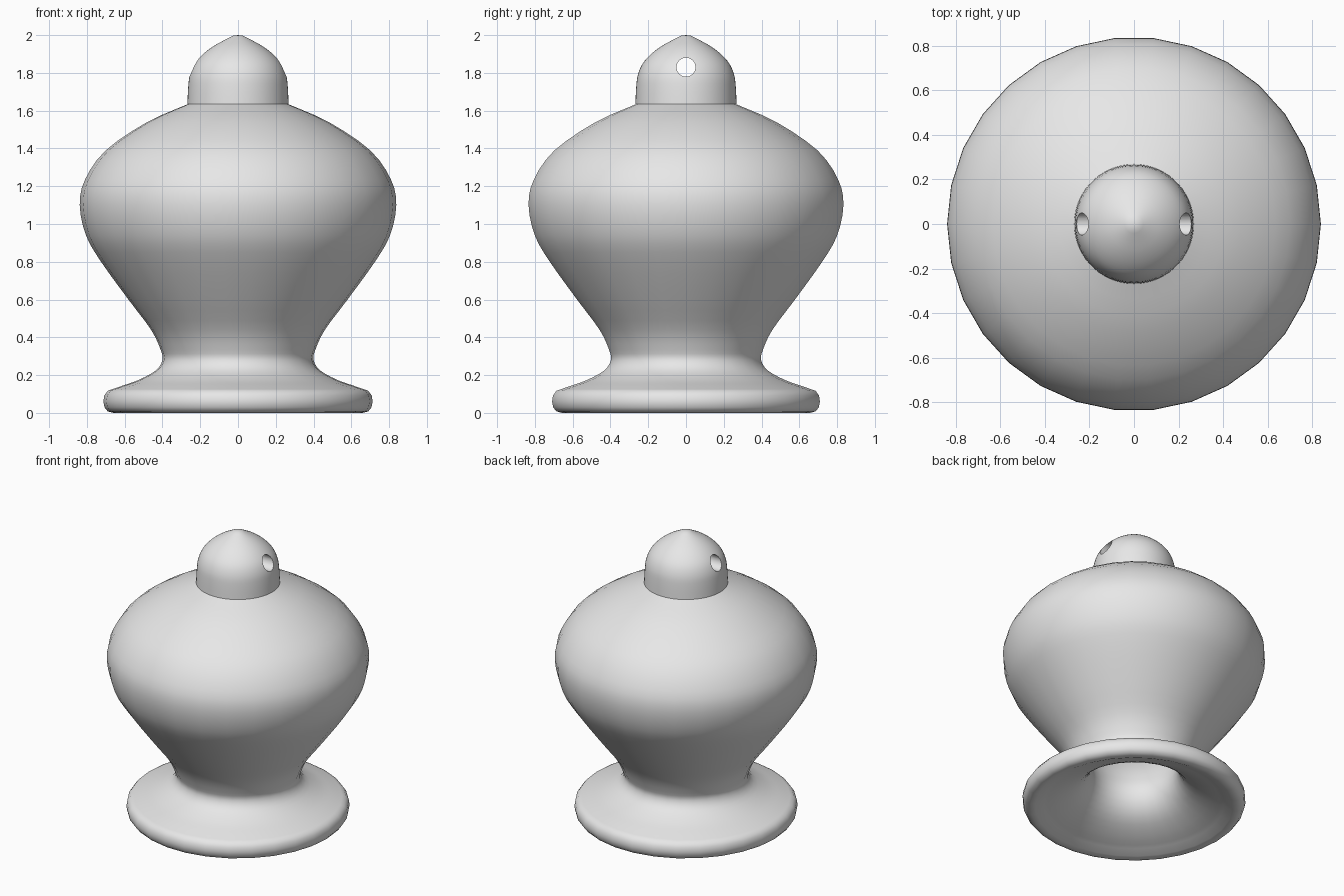
import bpy
import math
from mathutils import Vector

cube = bpy.data.objects.get("Cube")
if cube:
    bpy.data.objects.remove(cube, do_unlink=True)

grey = bpy.data.materials.new("plain grey")
grey.use_nodes = True
grey.diffuse_color = (0.8, 0.8, 0.8, 1)
grey.node_tree.nodes["Principled BSDF"].inputs["Base Color"].default_value = grey.diffuse_color


def smooth_path(points, steps):
    """Catmull-Rom curve through 2D points."""
    p = [Vector(q) for q in points]
    p = [2 * p[0] - p[1]] + p + [2 * p[-1] - p[-2]]
    path = []
    for a, b, c, d in zip(p, p[1:], p[2:], p[3:]):
        for i in range(steps):
            t = i / steps
            path.append(b + (c - a) * t / 2 + (2 * a - 5 * b + 4 * c - d) * t * t / 2
                        + (3 * b - a - 3 * c + d) * t ** 3 / 2)
    return path + [p[-2]]


def inner_wall(path, thickness):
    """Offset a bottom-to-top outer path towards the axis."""
    wall = []
    for i, q in enumerate(path):
        t = (path[min(i + 1, len(path) - 1)] - path[max(i - 1, 0)]).normalized()
        wall.append(q + Vector((-t.y, t.x)) * thickness)
    return wall


def lathe(name, profile, sides):
    """Revolve (radius, height) points; points on the axis become poles."""
    verts, faces, rings = [], [], []
    for r, z in profile:
        n = 1 if r < 0.001 else sides
        rings.append([len(verts) + k for k in range(n)])
        for k in range(n):
            a = math.tau * k / sides
            verts.append((r * math.cos(a), r * math.sin(a), z))
    for lo, hi in zip(rings, rings[1:]):
        for k in range(sides):
            j = (k + 1) % sides
            quad = [lo[k % len(lo)], lo[j % len(lo)], hi[j % len(hi)], hi[k % len(hi)]]
            faces.append(list(dict.fromkeys(quad)))
    mesh = bpy.data.meshes.new(name)
    mesh.from_pydata(verts, [], faces)
    mesh.update()
    mesh.materials.append(grey)
    obj = bpy.data.objects.new(name, mesh)
    bpy.context.collection.objects.link(obj)
    return obj


def shade(obj, degrees):
    bpy.ops.object.select_all(action="DESELECT")
    obj.select_set(True)
    bpy.context.view_layer.objects.active = obj
    bpy.ops.object.shade_smooth_by_angle(angle=math.radians(degrees))


# Hollow body with a flared foot, open underneath
flare = [(0.69, 0.117), (0.615, 0.143), (0.525, 0.175), (0.435, 0.225), (0.4, 0.28),
         (0.41, 0.335), (0.46, 0.44), (0.58, 0.6), (0.725, 0.8), (0.805, 0.94),
         (0.838, 1.1), (0.81, 1.235), (0.7, 1.39), (0.48, 1.54), (0.265, 1.635)]
outer = smooth_path(flare, 3)
inner = [q for q in inner_wall(outer, 0.12) if q.x < 0.6]
rim = [(0.63, 0.005), (0.66, 0), (0.69, 0.008), (0.707, 0.03), (0.713, 0.06), (0.708, 0.092)]
body = lathe("body", [(0, inner[-1].y)] + inner[::-1] + rim + outer, 30)
shade(body, 50)

# Domed cap with a blunt point
dome = [(0.268, 1.635), (0.264, 1.72), (0.256, 1.785), (0.232, 1.845), (0.19, 1.895),
        (0.135, 1.938), (0.075, 1.972), (0.025, 1.997)]
cap = lathe("cap", [(0, 1.635)] + smooth_path(dome, 3) + [(0, 2)], 60)

# Cord hole drilled from side to side
bpy.ops.mesh.primitive_cylinder_add(vertices=32, radius=0.05, depth=1,
                                    location=(0, 0, 1.83), rotation=(0, math.pi / 2, 0))
drill = bpy.context.object
drill.name = "hole_cutter"
drill.data.materials.append(grey)
drill.hide_render = True
cut = cap.modifiers.new("cord hole", "BOOLEAN")
cut.operation = "DIFFERENCE"
cut.solver = "EXACT"
cut.object = drill
bpy.context.view_layer.objects.active = cap
bpy.ops.object.modifier_apply(modifier=cut.name)
bpy.data.objects.remove(drill, do_unlink=True)
shade(cap, 35)
